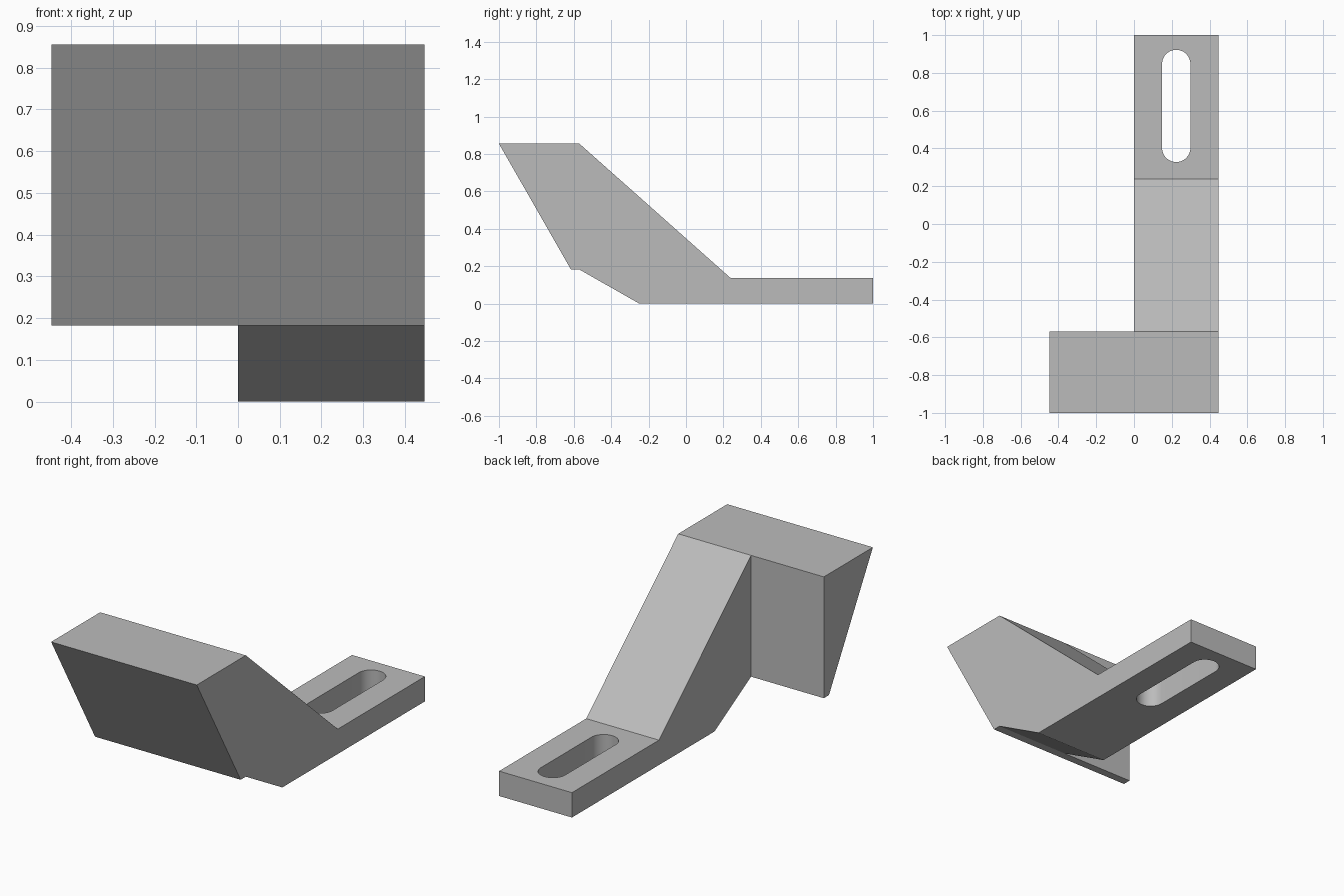
import bpy, bmesh, math
from mathutils import Vector

cube = bpy.data.objects.get("Cube")
if cube:
    bpy.data.objects.remove(cube, do_unlink=True)

HALF_W = 0.447            # half the jaw width; the arm fills the +x half
TOP, LIP, BACK = 0.855, 0.182, -0.57

grey = bpy.data.materials.new("light grey")
grey.use_nodes = True
colour = (0.5, 0.5, 0.5, 1)
grey.diffuse_color = colour
grey.node_tree.nodes["Principled BSDF"].inputs["Base Color"].default_value = colour


def prism(name, outline, offset):
    """Extrude a closed outline along offset into a solid object."""
    bm = bmesh.new()
    face = bm.faces.new([bm.verts.new(p) for p in outline])
    ext = bmesh.ops.extrude_face_region(bm, geom=[face])
    moved = [g for g in ext["geom"] if isinstance(g, bmesh.types.BMVert)]
    bmesh.ops.translate(bm, verts=moved, vec=offset)
    bmesh.ops.recalc_face_normals(bm, faces=bm.faces)
    mesh = bpy.data.meshes.new(name)
    bm.to_mesh(mesh)
    bm.free()
    mesh.materials.append(grey)
    obj = bpy.data.objects.new(name, mesh)
    bpy.context.collection.objects.link(obj)
    return obj


def combine(target, tool, operation):
    """Apply a boolean and discard the tool object."""
    mod = target.modifiers.new(operation.lower(), "BOOLEAN")
    mod.operation, mod.object, mod.solver = operation, tool, "EXACT"
    bpy.context.view_layer.objects.active = target
    bpy.ops.object.modifier_apply(modifier=mod.name)
    bpy.data.objects.remove(tool, do_unlink=True)


# Sloping arm with its flat foot, as a side profile
arm_profile = [(BACK, TOP), (0.237, 0.138), (1, 0.138), (1, 0), (-0.25, 0), (BACK, LIP)]
bracket = prism("bracket", [(0, y, z) for y, z in arm_profile], (HALF_W, 0, 0))

# Wide wedge-shaped jaw across the front
jaw_profile = [(-1, TOP), (BACK, TOP), (BACK, LIP), (-0.615, LIP)]
jaw = prism("jaw", [(-HALF_W, y, z) for y, z in jaw_profile], (2 * HALF_W, 0, 0))
combine(bracket, jaw, "UNION")

# Rounded adjustment slot through the foot
RADIUS, STEPS = 0.075, 24
slot_outline = []
for centre_y, start in ((0.847, 0), (0.403, math.pi)):
    for i in range(STEPS + 1):
        a = start + math.pi * i / STEPS
        slot_outline.append((HALF_W / 2 + RADIUS * math.cos(a),
                             centre_y + RADIUS * math.sin(a), -0.1))
slot = prism("slot_cutter", slot_outline, (0, 0, 0.4))
combine(bracket, slot, "DIFFERENCE")

# Flat planes stay crisp, the slot ends shade smoothly
bpy.ops.object.select_all(action="DESELECT")
bracket.select_set(True)
bpy.context.view_layer.objects.active = bracket
bpy.ops.object.shade_smooth_by_angle(angle=math.radians(20))
